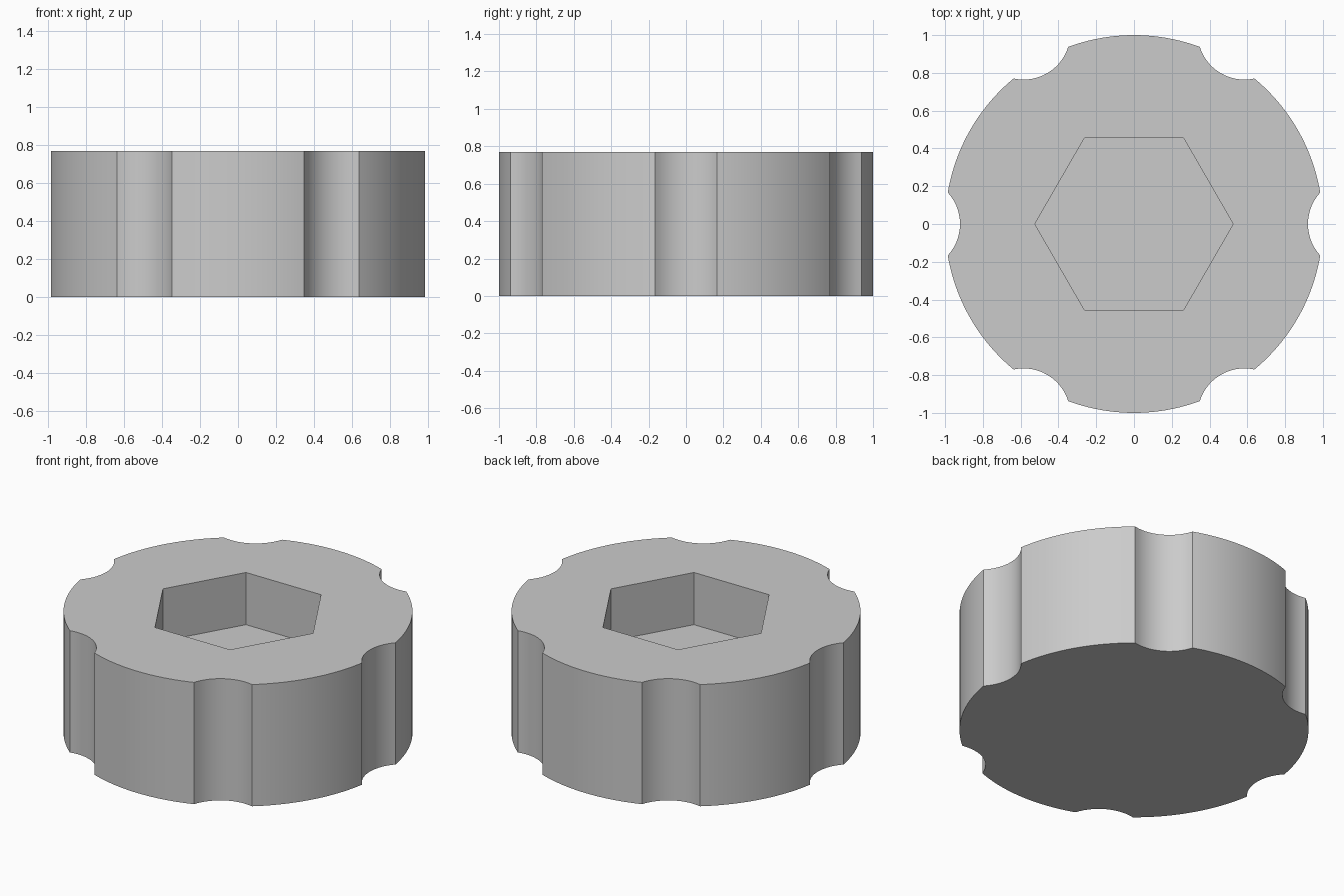
import bpy, bmesh
from math import sin, cos, pi, asin, hypot, atan2

if "Cube" in bpy.data.objects:
    bpy.data.objects.remove(bpy.data.objects["Cube"], do_unlink=True)

HEIGHT, FLOOR = 0.77, 0.44          # knob height, pocket floor level
HEX = 0.525                         # pocket corner radius
GRIPS = 6
NOTCH_CENTRE, NOTCH_R = 1.168, 0.247
LOBE_STEPS, NOTCH_STEPS = 20, 14

# Notch meets the unit rim at this half angle
x_meet = (1 + NOTCH_CENTRE**2 - NOTCH_R**2) / (2 * NOTCH_CENTRE)
y_meet = (1 - x_meet**2) ** 0.5
rim_half = atan2(y_meet, x_meet)
notch_half = asin(y_meet / NOTCH_R)


def outline():
    """Round rim with evenly spaced scooped finger grips."""
    pts = []
    for g in range(GRIPS):
        a = g * 2 * pi / GRIPS
        for i in range(NOTCH_STEPS):
            t = notch_half * (2 * i / NOTCH_STEPS - 1)
            x, y = NOTCH_CENTRE - NOTCH_R * cos(t), NOTCH_R * sin(t)
            r, b = hypot(x, y), atan2(y, x) + a
            pts.append((r * cos(b), r * sin(b)))
        span = 2 * pi / GRIPS - 2 * rim_half
        for i in range(LOBE_STEPS):
            b = a + rim_half + span * i / LOBE_STEPS
            pts.append((cos(b), sin(b)))
    return pts


def ring(bm, pts, z):
    return [bm.verts.new((x, y, z)) for x, y in pts]


def wall(bm, low, high):
    n = len(low)
    for i in range(n):
        j = (i + 1) % n
        bm.faces.new((low[i], low[j], high[j], high[i]))


bm = bmesh.new()
rim = outline()
hexagon = [(HEX * cos(k * pi / 3), HEX * sin(k * pi / 3)) for k in range(6)]

# Outer body
base, top = ring(bm, rim, 0), ring(bm, rim, HEIGHT)
wall(bm, base, top)
bm.faces.new(base[::-1])

# Hexagonal blind pocket
floor, mouth = ring(bm, hexagon, FLOOR), ring(bm, hexagon, HEIGHT)
wall(bm, mouth, floor)
bm.faces.new(floor)

# Top face around the pocket
edges = [bm.edges.get((loop[i - 1], loop[i])) for loop in (top, mouth) for i in range(len(loop))]
bmesh.ops.triangle_fill(bm, edges=edges, use_beauty=True, normal=(0, 0, 1))
bmesh.ops.recalc_face_normals(bm, faces=bm.faces)

mesh = bpy.data.meshes.new("grip_knob")
bm.to_mesh(mesh)
bm.free()
knob = bpy.data.objects.new("grip_knob", mesh)
bpy.context.collection.objects.link(knob)

# Plain grey material
grey = bpy.data.materials.new("light_grey")
grey.use_nodes = True
colour = (0.6, 0.6, 0.6, 1)
grey.diffuse_color = colour
grey.node_tree.nodes["Principled BSDF"].inputs["Base Color"].default_value = colour
mesh.materials.append(grey)

bpy.ops.object.select_all(action="DESELECT")
knob.select_set(True)
bpy.context.view_layer.objects.active = knob
bpy.ops.object.shade_smooth_by_angle(angle=pi / 6)
